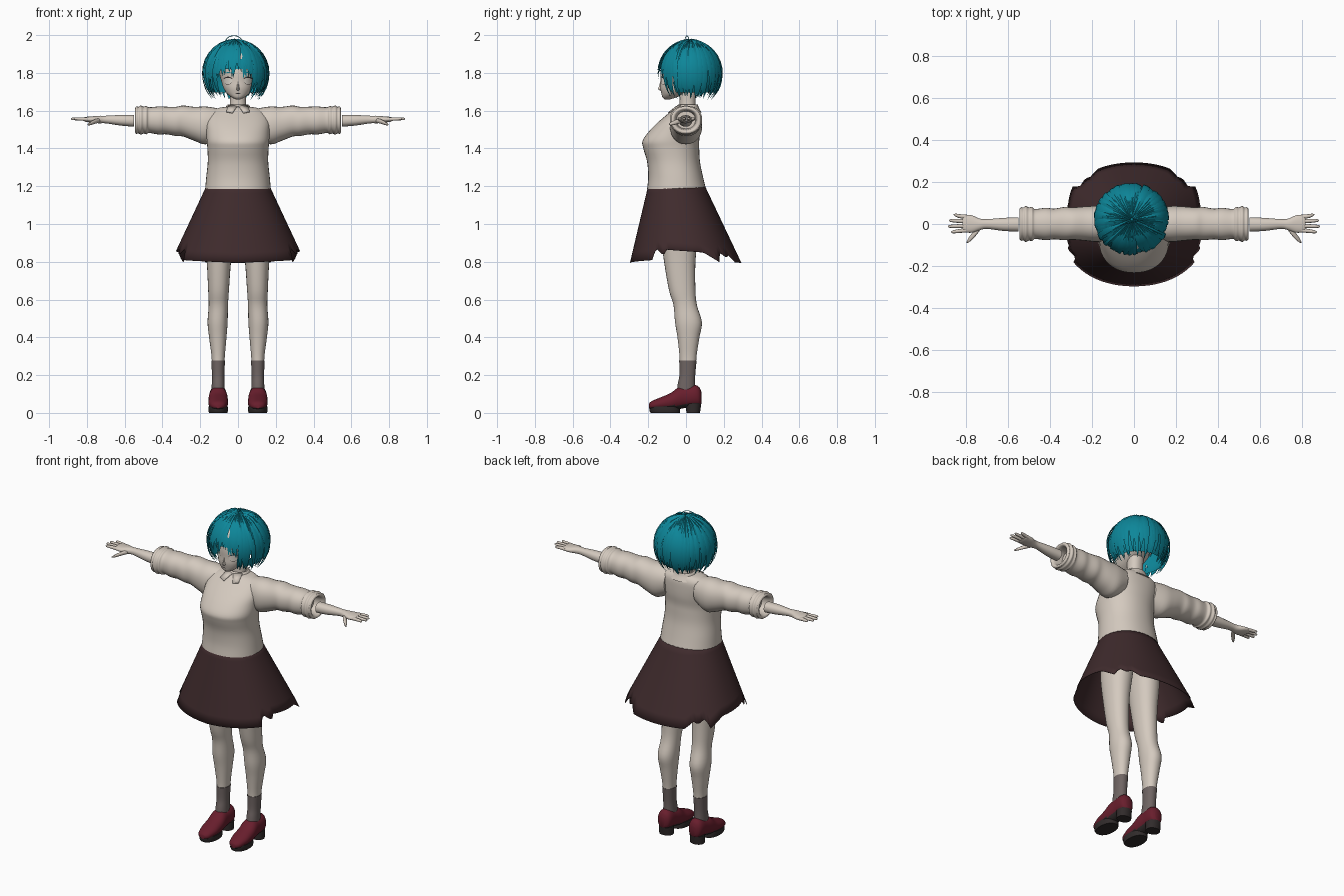
import bpy, bmesh, math, random
from mathutils import Vector

random.seed(4)
if "Cube" in bpy.data.objects:
    bpy.data.objects.remove(bpy.data.objects["Cube"])


def material(name, *rgb):
    m = bpy.data.materials.new(name)
    m.use_nodes = True
    m.diffuse_color = (*rgb, 1)
    m.node_tree.nodes["Principled BSDF"].inputs["Base Color"].default_value = (*rgb, 1)
    return m


CREAM = material("cream", 0.66, 0.59, 0.52)
PALE = material("eye pale", 0.74, 0.69, 0.62)
BROWN = material("dark brown", 0.05, 0.024, 0.026)
GREY = material("sock grey", 0.16, 0.13, 0.125)
RED = material("shoe red", 0.14, 0.013, 0.026)
SOLE = material("sole black", 0.03, 0.024, 0.024)
TEAL = material("hair teal", 0.004, 0.24, 0.32)


def finish(name, bm, *mats, mirror=False, angle=45):
    """Turn a bmesh into a smooth shaded object, mirrored to the right if asked."""
    bmesh.ops.remove_doubles(bm, verts=bm.verts, dist=0.00005)
    bmesh.ops.recalc_face_normals(bm, faces=bm.faces)
    me = bpy.data.meshes.new(name)
    bm.to_mesh(me)
    bm.free()
    me.shade_smooth()
    me.set_sharp_from_angle(angle=math.radians(angle))
    for m in mats:
        me.materials.append(m)
    ob = bpy.data.objects.new(name, me)
    bpy.context.collection.objects.link(ob)
    if mirror:
        ob.modifiers.new("mirror", "MIRROR").use_mirror_merge = False
    return ob


def spline(rows, k):
    """Smooth interpolation through rows of numbers."""
    out = []
    for i in range(len(rows) - 1):
        a, b, c, d = (rows[max(0, min(len(rows) - 1, i + j))] for j in (-1, 0, 1, 2))
        for s in range(k):
            t = s / k
            out.append([q + 0.5 * t * (r - p + t * (2 * p - 5 * q + 4 * r - e + t * (3 * (q - r) + e - p)))
                        for p, q, r, e in zip(a, b, c, d)])
    return out + [list(rows[-1])]


def around(i, n, p=0.92):
    a = math.tau * i / n
    f = lambda v: math.copysign(abs(v) ** p, v)
    return f(math.cos(a)), f(math.sin(a))


def bridge(bm, rings, caps=True):
    n = len(rings[0])
    for a, b in zip(rings, rings[1:]):
        for i in range(n):
            bm.faces.new((a[i], a[(i + 1) % n], b[(i + 1) % n], b[i]))
    if caps:
        bm.faces.new(rings[0])
        bm.faces.new(rings[-1])


def loft(name, axis, rows, *mats, n=28, k=4, mirror=False, caps=True):
    """Rows: position on axis, centre of the two other axes, their radii."""
    bm = bmesh.new()
    rings = []
    for t, u, v, ru, rv in spline(rows, k):
        ring = []
        for i in range(n):
            c, s = around(i, n)
            a, b = u + ru * c, v + rv * s
            ring.append(bm.verts.new({"X": (t, a, b), "Y": (a, t, b), "Z": (a, b, t)}[axis]))
        rings.append(ring)
    bridge(bm, rings, caps)
    return finish(name, bm, *mats, mirror=mirror)


# Sweater
loft("sweater_body", "Z", [
    (1.185, 0, -.05, .174, .156), (1.25, 0, -.055, .168, .145), (1.33, 0, -.066, .16, .14),
    (1.4, 0, -.078, .162, .148), (1.44, 0, -.08, .166, .15), (1.49, 0, -.06, .168, .136),
    (1.54, 0, -.035, .17, .112), (1.585, 0, -.01, .155, .084), (1.612, 0, 0, .11, .062),
    (1.622, 0, .005, .055, .045)], CREAM, n=40)
loft("sleeve", "X", [
    (.1, 0, 1.535, .07, .076), (.17, 0, 1.522, .085, .1), (.23, .002, 1.53, .082, .09),
    (.29, .002, 1.545, .077, .082), (.33, .002, 1.543, .079, .077), (.38, 0, 1.548, .073, .073),
    (.42, 0, 1.548, .077, .074), (.47, 0, 1.55, .071, .068), (.485, 0, 1.55, .082, .075),
    (.5, 0, 1.55, .079, .071), (.515, 0, 1.55, .086, .077), (.527, 0, 1.55, .078, .07),
    (.538, 0, 1.55, .08, .073), (.544, 0, 1.55, .068, .062), (.53, 0, 1.55, .056, .052),
    (.48, 0, 1.55, .05, .046)], CREAM, mirror=True)
loft("collar", "Z", [(1.59, 0, .005, .088, .078), (1.615, 0, .008, .068, .06),
                     (1.632, 0, .01, .056, .052), (1.628, 0, .01, .05, .046)], CREAM)
bm = bmesh.new()
bm.faces.new([bm.verts.new(p) for p in ((.004, -.052, 1.625), (.05, -.03, 1.63), (.062, -.085, 1.597), (.03, -.096, 1.59))])
finish("collar_point", bm, CREAM, mirror=True).modifiers.new("thick", "SOLIDIFY").thickness = .006

# Arms and hands
loft("forearm_and_palm", "X", [
    (.55, -.002, 1.546, .034, .031), (.62, -.002, 1.549, .031, .028), (.7, 0, 1.553, .023, .02),
    (.735, -.002, 1.553, .028, .02), (.77, 0, 1.553, .041, .017), (.805, .002, 1.554, .042, .013),
    (.815, .002, 1.554, .036, .009)], CREAM, mirror=True)
for name, y, tip in (("index_finger", -.03, .87), ("middle_finger", -.009, .885),
                     ("ring_finger", .013, .88), ("little_finger", .034, .858)):
    loft(name, "X", [(.795, y, 1.554, .01, .01), (.83, y * 1.1, 1.556, .0095, .009),
                     (tip - .01, y * 1.25, 1.557, .007, .007), (tip, y * 1.3, 1.557, .002, .002)],
         CREAM, n=10, k=3, mirror=True)
loft("thumb", "X", [(.725, -.008, 1.55, .012, .012), (.755, -.042, 1.543, .017, .012),
                    (.782, -.072, 1.532, .013, .009), (.796, -.088, 1.526, .003, .003)],
     CREAM, n=12, mirror=True)

# Skirt with a torn hem
HEM = [(0, .795), (55, .81), (58, .875), (68, .835), (72, .865), (110, .85), (126, .8),
       (131, .85), (140, .82), (143, .84), (153, .797), (180, .795)]


def hem(a):
    for (a0, z0), (a1, z1) in zip(HEM, HEM[1:]):
        if a <= a1:
            return z0 + (z1 - z0) * (a - a0) / (a1 - a0)
    return HEM[-1][1]


bm = bmesh.new()
rings = []
for j in range(9):
    ring = []
    for i in range(120):
        c, s = around(i, 120)
        off = abs((i * 3 + 90 + 180) % 360 - 180)
        z = 1.215 + (hem(off) - 1.215) * j / 8
        f = (1.2 - z) / 0.4
        ring.append(bm.verts.new(((.168 + .187 * f) * c, -.05 + .0475 * f + (.151 + .142 * f) * s, z)))
    rings.append(ring)
bridge(bm, rings, caps=False)
finish("skirt", bm, BROWN).modifiers.new("thick", "SOLIDIFY").thickness = .003

# Legs, socks and shoes
loft("leg", "Z", [
    (1.1, .085, -.03, .083, .11), (.95, .097, -.035, .078, .1), (.8, .101, -.033, .064, .083),
    (.65, .103, -.02, .055, .07), (.57, .104, -.004, .051, .062), (.48, .108, .013, .053, .071),
    (.4, .107, .013, .046, .058), (.31, .105, .011, .036, .046), (.26, .105, .01, .033, .043)],
     CREAM, mirror=True)
loft("sock", "Z", [(.277, .105, .01, .036, .046), (.2, .105, .007, .033, .042),
                   (.15, .105, .002, .034, .046), (.1, .105, 0, .036, .05)], GREY, mirror=True)
shoe = loft("shoe", "Y", [
    (-.197, .105, .036, .018, .012), (-.18, .105, .04, .037, .023), (-.13, .105, .05, .051, .034),
    (-.08, .105, .06, .052, .046), (-.04, .105, .077, .05, .058), (0, .105, .084, .046, .057),
    (.045, .105, .09, .045, .058), (.07, .105, .086, .037, .05), (.082, .105, .08, .018, .03)],
    RED, SOLE, mirror=True)
for face in shoe.data.polygons:
    face.material_index = int(face.normal.z < -.5 and face.center.z < .05)
loft("front_sole", "Z", [(0, .105, -.11, .049, .077), (.012, .105, -.113, .052, .081),
                         (.034, .105, -.114, .051, .079)], SOLE, k=1, mirror=True)
loft("heel", "Z", [(0, .105, .038, .042, .036), (.05, .105, .04, .042, .041)], SOLE, k=1, mirror=True)

# Head and neck
loft("neck", "Z", [(1.59, 0, .01, .052, .048), (1.64, 0, .008, .043, .042), (1.72, 0, .01, .045, .046)], CREAM)
head = loft("head", "Z", [
    (1.66, 0, -.098, .012, .014), (1.67, 0, -.088, .033, .036), (1.69, 0, -.07, .058, .06),
    (1.72, 0, -.045, .077, .091), (1.755, 0, -.018, .088, .117), (1.8, 0, .01, .1, .145),
    (1.86, 0, .02, .11, .145), (1.91, 0, .02, .09, .12), (1.945, 0, .02, .045, .06)], CREAM, n=40)
loft("nose", "Z", [(1.708, 0, -.132, .007, .008), (1.716, 0, -.135, .008, .014),
                   (1.73, 0, -.135, .005, .008), (1.755, 0, -.133, .003, .003)], CREAM, n=10)
bpy.context.view_layer.update()


def face_strip(name, x0, x1, z0, low, high, bend, mat):
    """Thin painted patch that follows the face, bulging between its two ends."""
    bm = bmesh.new()
    cols = []
    for i in range(13):
        t = i / 12
        x, arch = x0 + (x1 - x0) * t, math.sqrt(max(0, 1 - (2 * t - 1) ** 2))
        col = []
        for h in (low, (low + high) / 2, high):
            z = z0 + h * arch + bend * arch
            hit, where, _, _ = head.ray_cast(Vector((x, -1, z)), Vector((0, 1, 0)))
            col.append(bm.verts.new((x, (where.y if hit else -.1) - .003, z)))
        cols.append(col)
    for a, b in zip(cols, cols[1:]):
        for i in range(2):
            bm.faces.new((a[i], b[i], b[i + 1], a[i + 1]))
    finish(name, bm, mat, mirror=x0 > 0)


face_strip("eye", .03, .076, 1.758, -.018, .016, 0, PALE)
face_strip("upper_lash", .026, .08, 1.758, 0, .006, .016, SOLE)
face_strip("lower_lash", .034, .072, 1.756, -.0025, 0, -.016, SOLE)
face_strip("brow", .028, .076, 1.792, 0, .004, .008, TEAL)
face_strip("mouth", -.016, .016, 1.694, -.002, .0015, -.003, SOLE)

# Hair: inner cap and overlapping tapered locks
CENTRE = Vector((-.011, .022, 1.798))


def on_hair(theta, phi, scale):
    r = abs(math.sin(theta)) ** (.75 if theta > math.pi / 2 else 1) * scale
    return CENTRE + Vector((.174 * r * math.cos(phi), .17 * r * math.sin(phi), .172 * scale * math.cos(theta)))


bm = bmesh.new()
bmesh.ops.create_uvsphere(bm, u_segments=40, v_segments=24, radius=1)
for v in bm.verts:
    v.co = CENTRE + Vector((.166 * v.co.x, .162 * v.co.y, .166 * v.co.z))
gone = [f for f in bm.faces if f.calc_center_median().z < 1.7
        or (f.calc_center_median().y < -.06 and f.calc_center_median().z < 1.83)]
bmesh.ops.delete(bm, geom=gone, context="FACES")
finish("hair_cap", bm, TEAL)


def lock(bm, phi, end, width, scale, twist):
    rings = []
    for j in range(12):
        t = j / 11
        theta = .04 + (end - .04) * t
        p = phi + twist * t * t
        w = width * min(1, math.sin(theta) * 1.3 + .08) * (1 if t < .55 else 1 - ((t - .55) / .45) ** 1.6 * .96)
        mid, out = on_hair(theta, p, scale), on_hair(theta, p, scale + .035 * (1.05 - t))
        side = Vector((-math.sin(p), math.cos(p), 0)) * w
        inner = on_hair(theta, p, scale - .03 * (1.05 - t))
        rings.append([bm.verts.new(q) for q in (mid - side, out, mid + side, inner)])
    bridge(bm, rings)


bm = bmesh.new()
COUNT = 56
for layer in range(2):
    for i in range(COUNT):
        phi = math.tau * (i + .5 * layer) / COUNT + random.uniform(-.04, .04)
        front = abs((math.degrees(phi) + 270) % 360 - 180)
        front = abs(180 - abs((math.degrees(phi) - 90) % 360 - 0) )
        if front < 37:
            end = random.uniform(82, 101)
        elif front < 75:
            end = random.uniform(128, 142)
        else:
            end = random.uniform(122, 144)
        lock(bm, phi, math.radians(end), random.uniform(.011, .018),
             random.uniform(.94, 1.03), random.uniform(-.16, .16))
finish("hair_locks", bm, TEAL, angle=30)

# Loose strand on the crown
strand = bpy.data.curves.new("loose_strand", "CURVE")
strand.dimensions = "3D"
strand.bevel_depth = .002
strand.bevel_resolution = 1
path = strand.splines.new("POLY")
path.points.add(10)
for i, p in enumerate(path.points):
    a = math.pi * i / 10
    p.co = (-.022 + .045 * math.cos(a), .02 - .03 * i / 10, 1.962 + .035 * math.sin(a), 1)
strand.materials.append(TEAL)
bpy.context.collection.objects.link(bpy.data.objects.new("loose_strand", strand))
